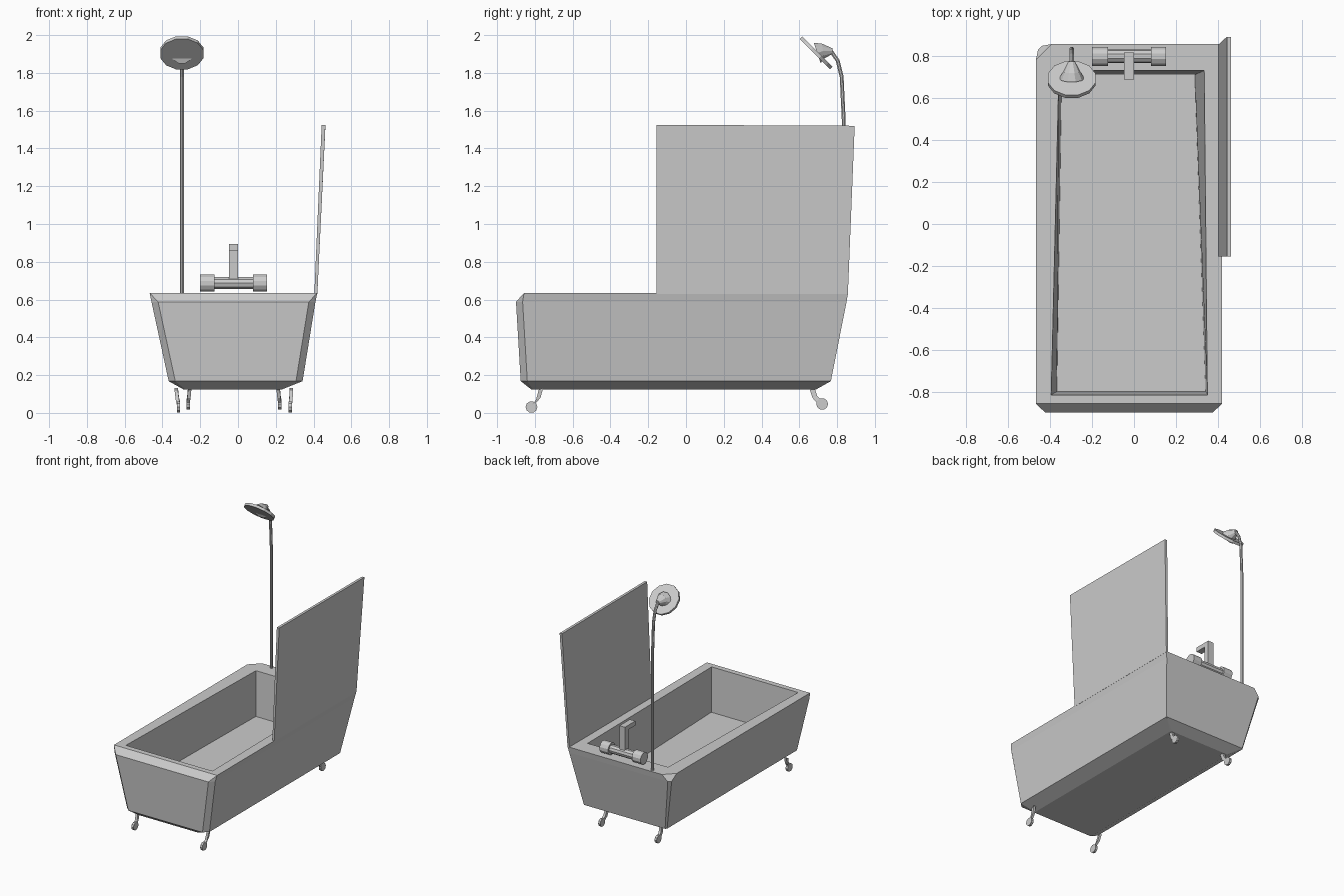
import bpy, bmesh, math
from mathutils import Vector

if "Cube" in bpy.data.objects:
    bpy.data.objects.remove(bpy.data.objects["Cube"])


def finish(name, bm):
    bmesh.ops.remove_doubles(bm, verts=bm.verts, dist=0.0005)
    bmesh.ops.recalc_face_normals(bm, faces=bm.faces)
    me = bpy.data.meshes.new(name)
    bm.to_mesh(me)
    bm.free()
    ob = bpy.data.objects.new(name, me)
    bpy.context.collection.objects.link(ob)
    return ob


def loft(name, rings):
    """Skin a list of equal-length point rings and cap both ends."""
    bm = bmesh.new()
    vs = [[bm.verts.new(p) for p in r] for r in rings]
    n = len(vs[0])
    for a, b in zip(vs, vs[1:]):
        for i in range(n):
            j = (i + 1) % n
            bm.faces.new((a[i], a[j], b[j], b[i]))
    bm.faces.new(vs[0])
    bm.faces.new(vs[-1])
    return finish(name, bm)


def tube(name, path, radii, sides):
    """Round tube of varying radius along a path."""
    path = [Vector(p) for p in path]
    rings = []
    for i, p in enumerate(path):
        t = (path[min(i + 1, len(path) - 1)] - path[max(i - 1, 0)]).normalized()
        u = t.cross(Vector((1, 0, 0)))
        u = u.normalized() if u.length > 0.1 else Vector((0, 0, 1))
        w = t.cross(u)
        rings.append([p + radii[i] * (u * math.cos(a) + w * math.sin(a))
                      for a in (2 * math.pi * (k + 0.5) / sides for k in range(sides))])
    return loft(name, rings)


def box(name, lo, hi):
    return loft(name, [[(lo[0], lo[1], z), (hi[0], lo[1], z), (hi[0], hi[1], z), (lo[0], hi[1], z)]
                       for z in (lo[2], hi[2])])


def outline(z, corners, cuts=(0, 0, 0, 0)):
    """Four corners, each cut off by its own chamfer, as eight points."""
    pts = []
    for i, c in enumerate(corners):
        c = Vector(c)
        for nb in (corners[i - 1], corners[(i + 1) % 4]):
            d = (Vector(nb) - c).normalized() * cuts[i]
            pts.append((c.x + d.x, c.y + d.y, z))
    return pts


def rect(x0, x1, y0, y1):
    return [(x0, y0), (x1, y0), (x1, y1), (x0, y1)]


# Tub: outer wall, rim, inner wall and basin floor in one skin
loft("tub", [
    outline(0.125, rect(-0.29, 0.235, -0.82, 0.69), (0.01, 0.01, 0.01, 0.01)),
    outline(0.168, rect(-0.367, 0.342, -0.875, 0.767), (0.035, 0.035, 0, 0.01)),
    outline(0.588, rect(-0.458, 0.41, -0.9, 0.85), (0.035, 0.035, 0, 0.02)),
    outline(0.635, rect(-0.468, 0.42, -0.857, 0.858), (0, 0, 0, 0.075)),
    outline(0.635, [(-0.395, -0.815), (0.35, -0.815), (0.335, 0.732), (-0.358, 0.732)]),
    outline(0.29, [(-0.368, -0.80), (0.342, -0.80), (0.29, 0.712), (-0.345, 0.712)]),
])

# Splash screen leaning outward above the rim
loft("splash_screen", [
    [(0.404, -0.155, 0.63), (0.42, -0.155, 0.63), (0.42, 0.857, 0.63), (0.404, 0.857, 0.63)],
    [(0.443, -0.155, 1.525), (0.463, -0.155, 1.525), (0.463, 0.893, 1.52), (0.443, 0.893, 1.52)],
])

# Shower pole and head
SX = -0.297
tube("shower_pole",
     [(SX, y, z) for y, z in ((0.835, 0.63), (0.835, 1.55), (0.824, 1.78),
                              (0.803, 1.865), (0.77, 1.912), (0.745, 1.92))],
     [0.011] * 6, 8)
tube("shower_neck", [(SX, 0.695, 1.905), (SX, 0.725, 1.915), (SX, 0.775, 1.915)],
     [0.06, 0.042, 0.016], 10)
tube("shower_head", [(SX, 0.682, 1.899), (SX, 0.696, 1.913)], [0.118, 0.118], 12)

# Mixer tap: body, two knobs, upright and spout
TY, TZ = 0.80, 0.687
tube("tap_body", [(-0.15, TY, TZ), (0.1, TY, TZ)], [0.033] * 2, 10)
for side, x0, x1 in (("left", -0.2, -0.125), ("right", 0.08, 0.153)):
    tube("tap_knob_" + side, [(x0, TY, TZ), (x1, TY, TZ)], [0.047] * 2, 12)
box("tap_upright", (-0.047, 0.775, 0.69), (0.0, 0.818, 0.895))
box("tap_spout", (-0.047, 0.69, 0.86), (0.0, 0.79, 0.895))

# Feet: a curved strip ending in a thin disc
for name, xt, xb, path, ball in (
        ("front_left", -0.327, -0.315, ((-0.768, 0.127), (-0.782, 0.075), (-0.805, 0.048)), (-0.818, 0.031)),
        ("front_right", 0.283, 0.277, ((-0.768, 0.127), (-0.782, 0.075), (-0.805, 0.048)), (-0.818, 0.031)),
        ("back_left", -0.256, -0.264, ((0.668, 0.127), (0.682, 0.085), (0.705, 0.06)), (0.721, 0.047)),
        ("back_right", 0.213, 0.221, ((0.668, 0.127), (0.682, 0.085), (0.705, 0.06)), (0.721, 0.047))):
    xs = (xt, (xt + xb) / 2, xb)
    loft("leg_" + name, [[(x + dx * 0.009, y + dy * 0.012, z + dy * 0.006)
                          for dx, dy in ((-1, -1), (1, -1), (1, 1), (-1, 1))]
                         for x, (y, z) in zip(xs, path)])
    tube("foot_" + name, [(xb - 0.009, *ball), (xb + 0.009, *ball)], [0.031] * 2, 10)
